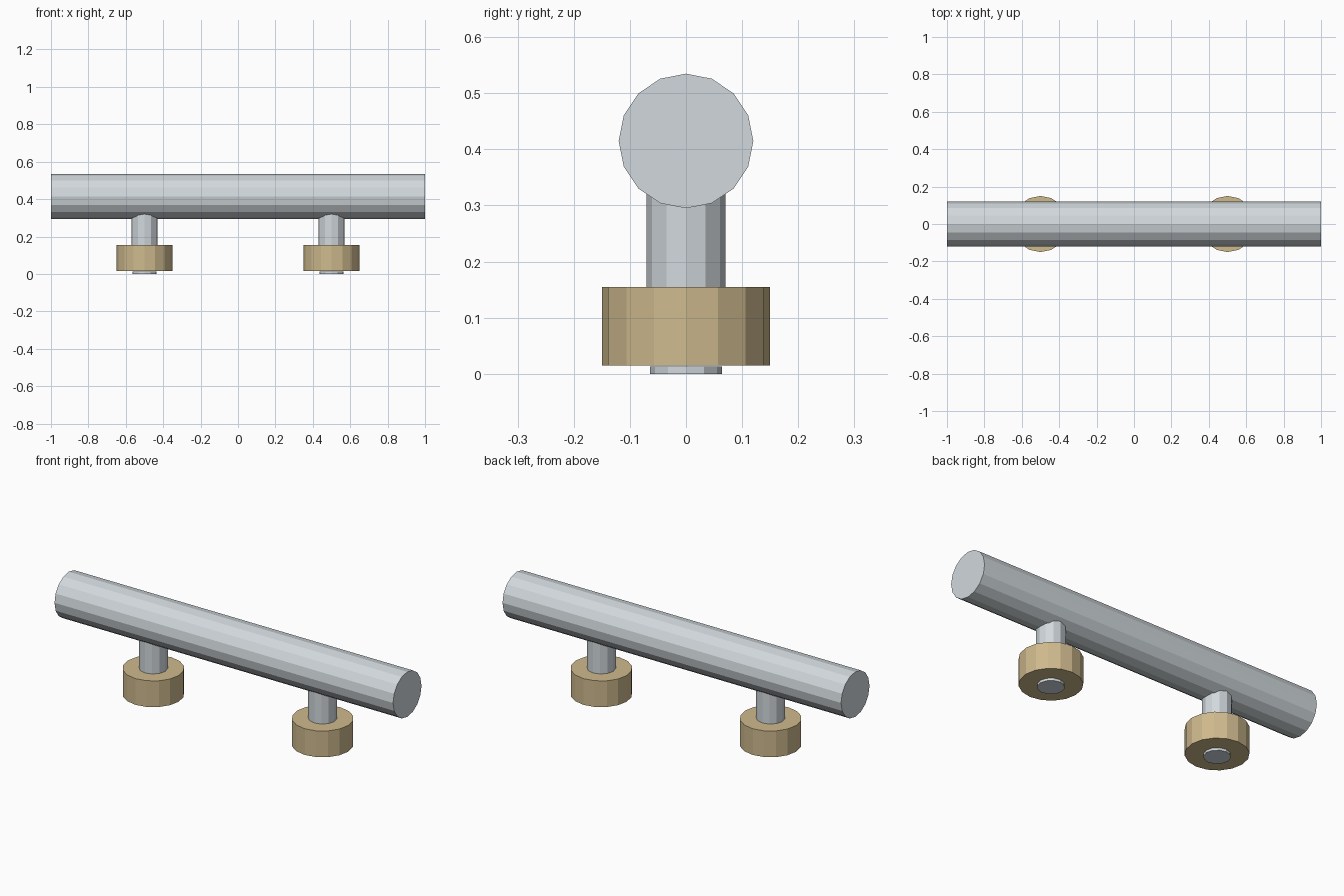
import bpy
from math import pi

if "Cube" in bpy.data.objects:
    bpy.data.objects.remove(bpy.data.objects["Cube"])


def material(name, rgb):
    m = bpy.data.materials.new(name)
    m.diffuse_color = (*rgb, 1)
    m.use_nodes = True
    m.node_tree.nodes["Principled BSDF"].inputs["Base Color"].default_value = m.diffuse_color
    return m


steel = material("steel", (0.64, 0.69, 0.72))
brass = material("brass", (0.62, 0.49, 0.27))


def cylinder(name, sides, radius, length, center, mat, rot=(0, 0, 0)):
    bpy.ops.mesh.primitive_cylinder_add(vertices=sides, radius=radius,
                                        depth=length, location=center, rotation=rot)
    ob = bpy.context.object
    ob.name = name
    ob.data.materials.append(mat)
    return ob


def upright(name, sides, radius, z0, z1, x, mat):
    return cylinder(name, sides, radius, z1 - z0, (x, 0, (z0 + z1) / 2), mat)


# Horizontal grip bar
cylinder("grip_bar", 16, 0.12, 2.0, (0, 0, 0.415), steel, (0, pi / 2, 0))

# Two standoffs: post, brass collar and screw disc below it
for side, x in (("left", -0.5), ("right", 0.5)):
    upright(side + "_post", 12, 0.07, 0.135, 0.335, x, steel)
    upright(side + "_collar", 16, 0.15, 0.015, 0.155, x, brass)
    upright(side + "_screw_disc", 12, 0.064, 0.0, 0.013, x, steel)
